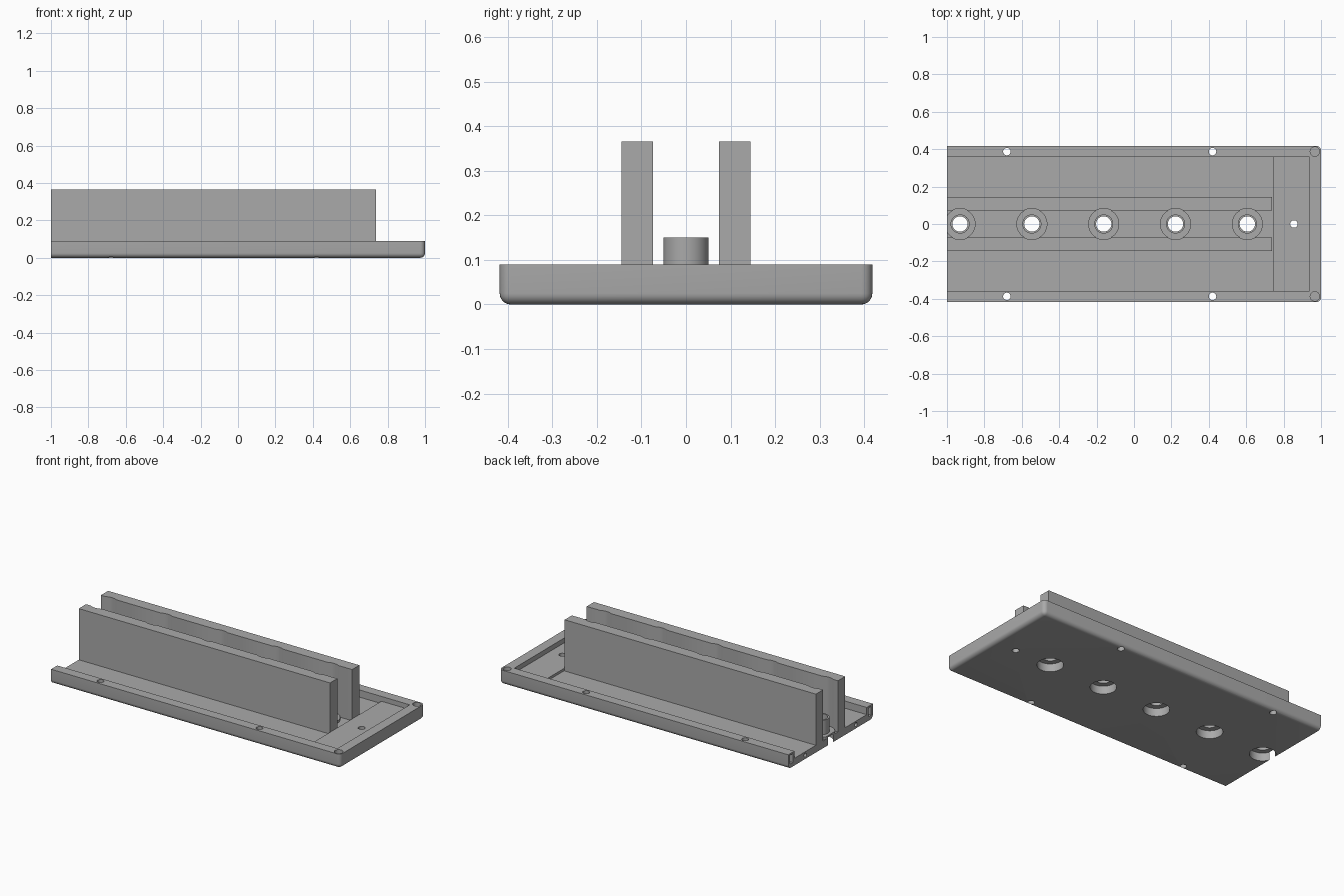
import bpy, bmesh
from mathutils import Matrix

cube = bpy.data.objects.get("Cube")
if cube:
    bpy.data.objects.remove(cube)

grey = bpy.data.materials.new("plain_grey")
grey.use_nodes = True
grey.diffuse_color = (0.4, 0.4, 0.4, 1)
bsdf = next(n for n in grey.node_tree.nodes if n.type == 'BSDF_PRINCIPLED')
bsdf.inputs["Base Color"].default_value = (0.4, 0.4, 0.4, 1)
bsdf.inputs["Roughness"].default_value = 0.6


def finish(name, bm):
    mesh = bpy.data.meshes.new(name)
    bm.to_mesh(mesh)
    bm.free()
    mesh.materials.append(grey)
    obj = bpy.data.objects.new(name, mesh)
    bpy.context.collection.objects.link(obj)
    return obj


def add_box(bm, x, y, z):
    """Box spanning the given (low, high) ranges."""
    spans = (x, y, z)
    size = Matrix.Diagonal([b - a for a, b in spans] + [1])
    centre = Matrix.Translation([(a + b) / 2 for a, b in spans])
    return bmesh.ops.create_cube(bm, size=1, matrix=centre @ size)["verts"]


def box(name, x, y, z):
    bm = bmesh.new()
    add_box(bm, x, y, z)
    return finish(name, bm)


def cylinder(name, x, y, z, r, sides=40, along_x=False):
    """Cylinder spanning z = (low, high), or lying along x when asked."""
    bm = bmesh.new()
    span = x if along_x else z
    mid, depth = (span[0] + span[1]) / 2, span[1] - span[0]
    if along_x:
        place = Matrix.Translation((mid, y, z)) @ Matrix.Rotation(1.5707963, 4, 'Y')
    else:
        place = Matrix.Translation((x, y, mid))
    bmesh.ops.create_cone(bm, cap_ends=True, segments=sides, radius1=r,
                          radius2=r, depth=depth, matrix=place)
    return finish(name, bm)


def combine(target, tools, operation='DIFFERENCE'):
    """Apply booleans and delete the helper objects."""
    for tool in tools:
        tool.hide_render = True
        mod = target.modifiers.new("cut", 'BOOLEAN')
        mod.operation, mod.solver, mod.object = operation, 'EXACT', tool
    bpy.context.view_layer.update()
    graph = bpy.context.evaluated_depsgraph_get()
    result = bpy.data.meshes.new_from_object(target.evaluated_get(graph))
    target.modifiers.clear()
    target.data = result
    for tool in tools:
        bpy.data.objects.remove(tool)


W = 0.418          # half width of the tray
RIM = 0.09         # rim height
FLOOR = 0.045      # channel floor
RIM_Y = 0.387      # centre line of each side rim
post_xs = [-0.93 + 0.384 * i for i in range(5)]

# Tray body: rounded below and at the closed end, square at the open end
bm = bmesh.new()
add_box(bm, (-1, 1), (-W, W), (0, RIM))
rounded = []
for e in bm.edges:
    a, b = (v.co for v in e.verts)
    low = a.z < 0.01 and b.z < 0.01
    open_end = a.x < 0 and b.x < 0
    upright = abs(a.z - b.z) > 0.01
    if not open_end and (low or upright):
        rounded.append(e)
bmesh.ops.bevel(bm, geom=rounded, offset=0.025, segments=6, profile=0.5,
                affect='EDGES')
tray = finish("base_tray", bm)

# Channel, raised end shelf, through holes and corner sockets
cuts = [box("channel_cut", (-1.1, 0.742), (-0.357, 0.357), (FLOOR, 0.2)),
        box("shelf_cut", (0.7, 0.938), (-0.357, 0.357), (0.06, 0.2)),
        cylinder("shelf_hole", 0.855, 0, (-0.1, 0.2), 0.02, 24)]
for side in (-1, 1):
    y = side * RIM_Y
    for x in (-0.68, 0.42):
        cuts.append(cylinder("rim_hole", x, y, (-0.1, 0.2), 0.02, 24))
    cuts.append(cylinder("corner_socket", 0.967, y, (0.04, 0.2), 0.025, 24))
    cuts.append(box("rim_end_socket", (-1.1, -0.96), (y - 0.014, y + 0.014), (0.025, 0.08)))
    cuts.append(cylinder("end_pin_hole", (-1.1, -0.92), side * 0.25, 0.024, 0.012, 16, True))
for x in post_xs:
    cuts.append(cylinder("counterbore", x, 0, (-0.1, 0.2), 0.074))
combine(tray, cuts)

# Two tall walls, scalloped around the posts
for side, label in ((-1, "front"), (1, "back")):
    low, high = sorted((side * 0.0735, side * 0.145))
    wall = box(label + "_wall", (-1, 0.738), (low, high), (FLOOR - 0.003, 0.365))
    combine(wall, [cylinder("scallop", x, 0, (-0.1, 0.5), 0.083) for x in post_xs])

# Hollow stepped posts standing over the counterbores
for i, x in enumerate(post_xs):
    post = cylinder("mounting_post_%d" % (i + 1), x, 0, (FLOOR - 0.01, 0.06), 0.083)
    combine(post, [cylinder("tube", x, 0, (0.05, 0.15), 0.051)], 'UNION')
    combine(post, [cylinder("bore", x, 0, (-0.1, 0.3), 0.041),
                   cylinder("recess", x, 0, (-0.1, 0.05), 0.074),
                   box("end_trim", (-1.3, -1), (-0.3, 0.3), (-0.1, 0.3))])

# Smooth curved faces, keep hard edges
for obj in bpy.context.scene.objects:
    obj.select_set(obj.type == 'MESH')
bpy.context.view_layer.objects.active = tray
bpy.ops.object.shade_smooth_by_angle(angle=0.6)
